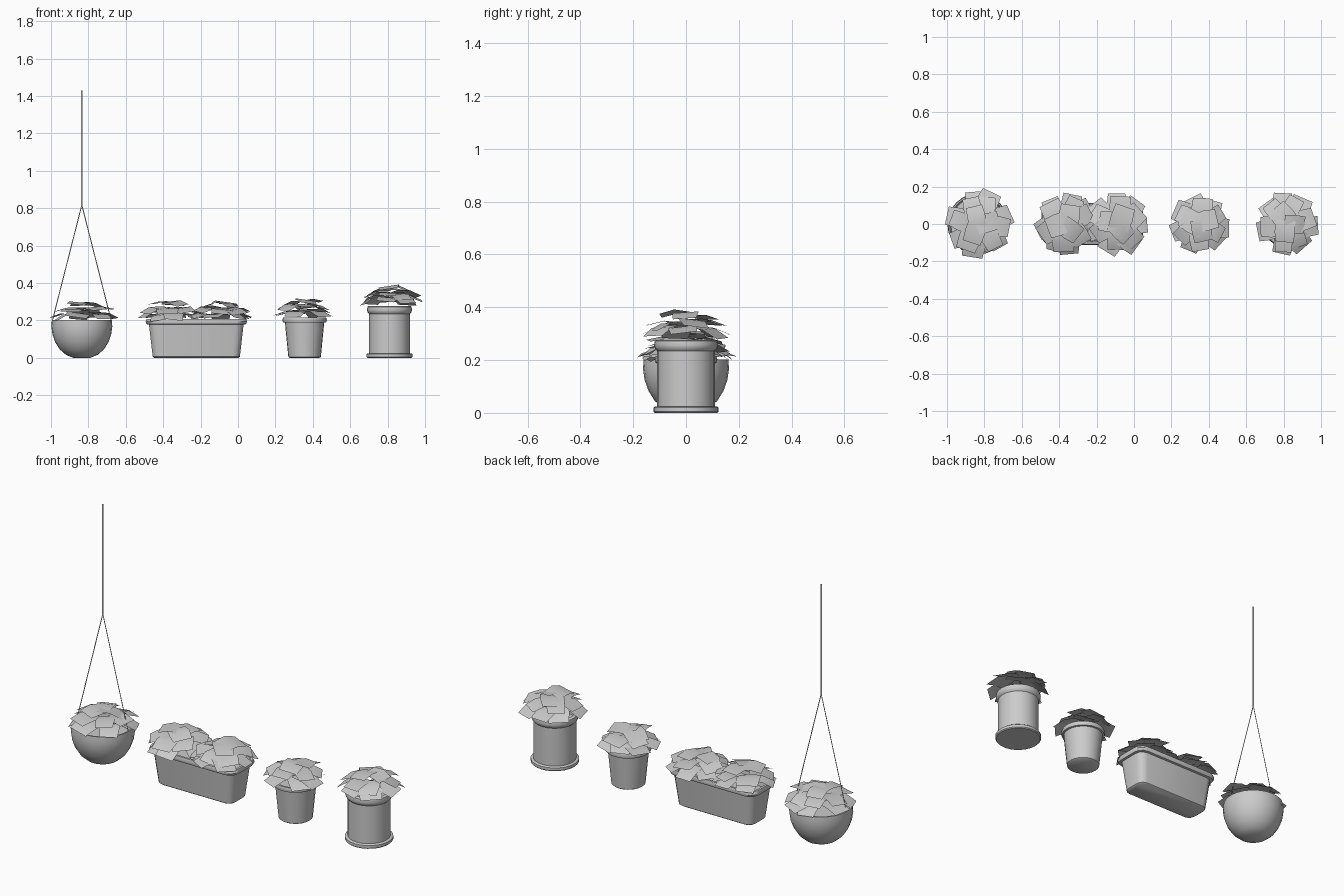
import bpy, bmesh, math, random
from mathutils import Matrix, Vector

if "Cube" in bpy.data.objects:
    bpy.data.objects.remove(bpy.data.objects["Cube"])

random.seed(11)

grey = bpy.data.materials.new("light grey")
grey.diffuse_color = (0.6, 0.6, 0.6, 1)
grey.use_nodes = True
grey.node_tree.nodes["Principled BSDF"].inputs["Base Color"].default_value = grey.diffuse_color


def finish(name, bm, loc, smooth=True, recalc=False):
    if recalc:
        bmesh.ops.recalc_face_normals(bm, faces=bm.faces)
    me = bpy.data.meshes.new(name)
    bm.to_mesh(me)
    bm.free()
    me.materials.append(grey)
    if smooth:
        me.shade_smooth()
        me.set_sharp_from_angle(angle=math.radians(40))
    ob = bpy.data.objects.new(name, me)
    ob.location = loc
    bpy.context.collection.objects.link(ob)
    return ob


def circle(r, n=24):
    return [(r * math.cos(2 * math.pi * i / n), r * math.sin(2 * math.pi * i / n)) for i in range(n)]


def rounded_rect(hx, hy, c, n=3):
    pts = []
    for k, (sx, sy) in enumerate([(1, 1), (-1, 1), (-1, -1), (1, -1)]):
        for i in range(n + 1):
            a = math.pi / 2 * (k + i / n)
            pts.append((sx * (hx - c) + c * math.cos(a), sy * (hy - c) + c * math.sin(a)))
    return pts


def loft(name, rings, loc):
    """Skin (outline, z) rings from the bottom, over the rim, to the soil."""
    bm = bmesh.new()
    loops = [[bm.verts.new((x, y, z)) for x, y in o] for o, z in rings]
    n = len(loops[0])
    for a, b in zip(loops, loops[1:]):
        for i in range(n):
            j = (i + 1) % n
            bm.faces.new((a[i], a[j], b[j], b[i]))
    bm.faces.new(loops[0][::-1])
    bm.faces.new(loops[-1])
    return finish(name, bm, loc, recalc=True)


def lathe(name, profile, x):
    return loft(name, [(circle(r), z) for r, z in profile], (x, 0, 0))


def plant(name, x, z, y=0, spread=1.0):
    """Tiers of square, gently arched leaf cards."""
    bm = bmesh.new()
    # count, centre radius, centre height, outward droop
    tiers = [(7, 0.105, 0.025, 0.30), (6, 0.085, 0.052, 0.18), (3, 0.04, 0.083, 0.12)]
    for count, rad, height, droop in tiers:
        start = random.uniform(0, 6.28)
        for i in range(count):
            a = start + 2 * math.pi * i / count + random.uniform(-0.2, 0.2)
            length = random.uniform(0.11, 0.135)
            width = random.uniform(0.095, 0.125)
            m = (Matrix.Rotation(a, 4, 'Z')
                 @ Matrix.Translation((rad * spread, 0, height + random.uniform(-0.008, 0.008)))
                 @ Matrix.Rotation(random.uniform(-0.35, 0.35), 4, 'Z')
                 @ Matrix.Rotation(droop + random.uniform(-0.2, 0.12), 4, 'Y')
                 @ Matrix.Rotation(random.uniform(-0.15, 0.15), 4, 'X'))
            grid = []
            for s in (-0.5, 0, 0.5):
                w = width * (0.9 if s else 1.0) / 2
                arch = 0.012 * (1 - 4 * s * s)
                grid.append([bm.verts.new(m @ Vector((s * length, t * w, arch))) for t in (-1, 1)])
            for p, q in zip(grid, grid[1:]):
                bm.faces.new((p[0], q[0], q[1], p[1]))
    return finish(name, bm, (x, y, z))


def flat_strip(bm, p, q, w):
    """Thin flat cord card lying in the xz plane."""
    p, q = Vector(p), Vector(q)
    d = (q - p).normalized()
    side = Vector((d.z, 0, -d.x)) * w / 2
    bm.faces.new([bm.verts.new(v) for v in (p - side, p + side, q + side, q - side)])


# hanging bowl
BX = -0.835
lathe("hanging_bowl", [(0.045, 0), (0.085, 0.016), (0.118, 0.045), (0.142, 0.083), (0.157, 0.125),
                       (0.163, 0.168), (0.160, 0.203), (0.152, 0.203), (0.152, 0.168),
                       (0.145, 0.14)], BX)
bm = bmesh.new()
flat_strip(bm, (0, 0, 0.815), (0, 0, 1.43), 0.008)
for s in (-1, 1):
    flat_strip(bm, (s * 0.157, 0, 0.2), (0, 0, 0.817), 0.005)
finish("hanging_cords", bm, (BX, 0, 0), smooth=False)
plant("bowl_plant", -0.825, 0.2, spread=1.1)

# long trough
loft("trough", [(rounded_rect(hx, hy, c), z) for hx, hy, c, z in [
    (0.225, 0.068, 0.035, 0), (0.233, 0.076, 0.04, 0.006), (0.253, 0.095, 0.045, 0.178),
    (0.266, 0.108, 0.05, 0.18), (0.271, 0.113, 0.05, 0.193), (0.266, 0.108, 0.05, 0.208),
    (0.254, 0.096, 0.045, 0.208), (0.246, 0.088, 0.04, 0.15)]], (-0.223, 0, 0))
plant("trough_plant_left", -0.365, 0.2)
plant("trough_plant_right", -0.09, 0.2)

# tapered pot
lathe("tapered_pot", [(0.08, 0), (0.087, 0.005), (0.105, 0.188), (0.115, 0.19), (0.119, 0.202),
                      (0.115, 0.215), (0.104, 0.215), (0.1, 0.17)], 0.356)
plant("tapered_pot_plant", 0.352, 0.215, spread=0.9)

# straight pot with base ring
lathe("straight_pot", [(0.118, 0), (0.123, 0.005), (0.123, 0.02), (0.118, 0.024), (0.109, 0.024),
                       (0.109, 0.235), (0.117, 0.243), (0.121, 0.256), (0.118, 0.273),
                       (0.112, 0.277), (0.102, 0.277), (0.1, 0.235)], 0.81)
plant("straight_pot_plant", 0.818, 0.282)
